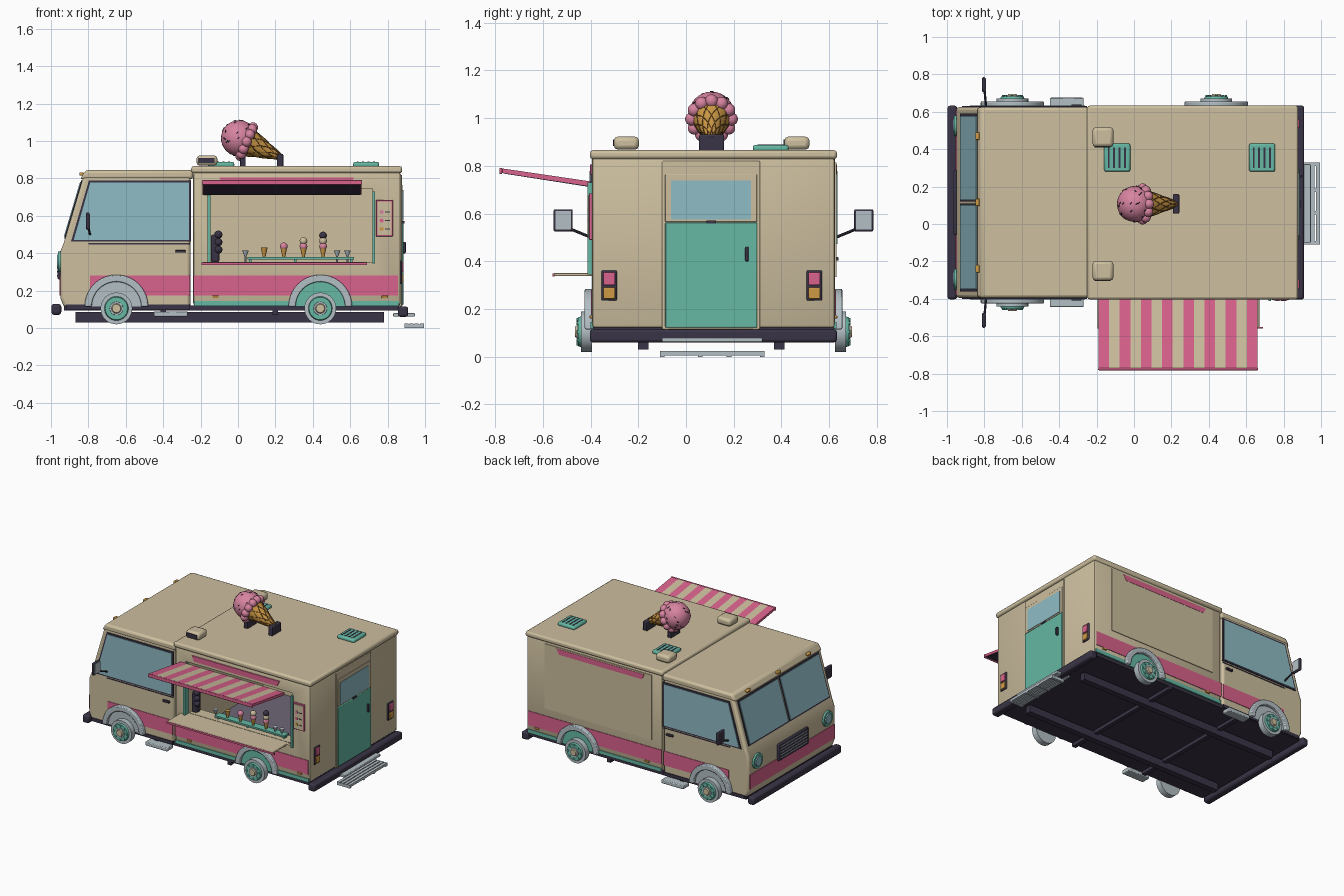
import bpy, bmesh, math, random
from mathutils import Vector

if "Cube" in bpy.data.objects:
    bpy.data.objects.remove(bpy.data.objects["Cube"])
random.seed(4)
made = []
MID, HALF = 0.115, 0.51        # body centre and half width in y


def material(name, code):
    rgb = [int(code[i:i + 2], 16) / 255 for i in (0, 2, 4)]
    col = [c / 12.92 if c <= 0.04045 else ((c + 0.055) / 1.055) ** 2.4 for c in rgb] + [1]
    m = bpy.data.materials.new(name)
    m.use_nodes = True
    m.diffuse_color = col
    m.node_tree.nodes["Principled BSDF"].inputs["Base Color"].default_value = col
    return m


TAN = material("cream paint", "CDBF9F")
PINK = material("pink paint", "D9628C")
TEAL = material("teal paint", "66B8A4")
DARK = material("dark rubber", "3A3446")
GLASS = material("blue glass", "8FBCC5")
GREY = material("light metal", "B3BFC5")
ORANGE = material("amber waffle", "CF9A45")
ICE = material("strawberry ice", "D884A0")
FLOOR = material("inside floor", "6E6778")
BROWN = material("brown waffle lines", "7A5426")


def finish(name, bm, mat, bevel=0):
    bmesh.ops.recalc_face_normals(bm, faces=bm.faces)
    me = bpy.data.meshes.new(name)
    bm.to_mesh(me)
    bm.free()
    ob = bpy.data.objects.new(name, me)
    bpy.context.collection.objects.link(ob)
    me.materials.append(mat)
    if bevel:
        mod = ob.modifiers.new("soft edges", "BEVEL")
        mod.width, mod.segments, mod.limit_method = bevel, 2, "ANGLE"
    made.append(ob)
    return ob


def extrude(name, corners, vec, mat, bevel=0):
    bm = bmesh.new()
    a = [bm.verts.new(c) for c in corners]
    b = [bm.verts.new(Vector(c) + Vector(vec)) for c in corners]
    bm.faces.new(a)
    bm.faces.new(b)
    for i in range(len(a)):
        j = (i + 1) % len(a)
        bm.faces.new((a[i], a[j], b[j], b[i]))
    return finish(name, bm, mat, bevel)


def box(name, x, y, z, mat, bevel=0):
    pts = [(x[0], y[0], z[0]), (x[1], y[0], z[0]), (x[1], y[1], z[0]), (x[0], y[1], z[0])]
    return extrude(name, pts, (0, 0, z[1] - z[0]), mat, bevel)


def rod(name, p, q, r0, r1, mat, sides=24):
    p, q = Vector(p), Vector(q)
    bm = bmesh.new()
    bmesh.ops.create_cone(bm, cap_ends=True, segments=sides, radius1=r0, radius2=r1, depth=(q - p).length)
    bm.transform((q - p).to_track_quat("Z", "Y").to_matrix().to_4x4())
    bmesh.ops.translate(bm, verts=bm.verts, vec=(p + q) / 2)
    return finish(name, bm, mat)


def ball(name, c, r, mat, seg=16):
    bm = bmesh.new()
    bmesh.ops.create_uvsphere(bm, u_segments=seg, v_segments=seg // 2, radius=r)
    bmesh.ops.translate(bm, verts=bm.verts, vec=c)
    return finish(name, bm, mat)


def side(s, d=0):
    return MID + s * (HALF + d)


def side_plate(name, s, pts, thick, mat, bevel=0):
    return extrude(name, [(x, side(s, -0.005), z) for x, z in pts], (0, s * (thick + 0.005), 0), mat, bevel)


def rect(x0, x1, z0, z1):
    return [(x0, z0), (x1, z0), (x1, z1), (x0, z1)]


def arc(cx, cz, r, a0=0, a1=180, n=20):
    angles = [math.radians(a0 + (a1 - a0) * i / n) for i in range(n + 1)]
    return [(cx + r * math.cos(a), cz + r * math.sin(a)) for a in angles]


FULL = (side(-1), side(1))
WIDE = (side(-1, 0.008), side(1, 0.008))

# cab shell and roofs
cab = [(-0.93, 0.11), (-0.95, 0.16), (-0.95, 0.41), (-0.93, 0.46), (-0.825, 0.815), (-0.254, 0.815), (-0.254, 0.11)]
extrude("cab", [(x, FULL[0], z) for x, z in cab], (0, 2 * HALF, 0), TAN, 0.015)
roof = [(-0.845, 0.795), (-0.815, 0.845), (-0.24, 0.845), (-0.24, 0.795)]
extrude("cab_roof", [(x, FULL[0], z) for x, z in roof], (0, 2 * HALF, 0), TAN, 0.015)
box("box_roof", (-0.25, 0.878), WIDE, (0.828, 0.866), TAN, 0.013)

# hollow service box with a serving opening
shell = box("service_box", (-0.24, 0.87), FULL, (0.12, 0.835), TAN, 0.015)
cuts = [box("cutter", (-0.215, 0.85), (side(-1, -0.025), side(1, -0.025)), (0.14, 0.82), TAN),
        box("cutter", (-0.155, 0.72), (-0.5, -0.3), (0.352, 0.745), TAN)]
for c in cuts:
    c.hide_render = True
    mod = shell.modifiers.new("cut", "BOOLEAN")
    mod.operation, mod.object, mod.solver = "DIFFERENCE", c, "EXACT"
bpy.context.view_layer.objects.active = shell
for mod in list(shell.modifiers):
    bpy.ops.object.modifier_apply(modifier=mod.name)
for c in cuts:
    made.remove(c)
    bpy.data.objects.remove(c)
box("inside_floor", (-0.21, 0.845), (-0.37, 0.6), (0.135, 0.15), FLOOR)

# underside
box("underbody", (-0.93, 0.86), (-0.39, 0.62), (0.095, 0.122), DARK)
for y in (-0.18, 0.39):
    box("chassis_rail", (-0.87, 0.78), (y - 0.022, y + 0.022), (0.03, 0.085), DARK)
for x in (-0.4, 0.2):
    box("cross_rail", (x - 0.015, x + 0.015), (-0.39, 0.62), (0.07, 0.1), DARK)
box("front_bumper", (-0.998, -0.945), WIDE, (0.07, 0.13), DARK, 0.015)
box("rear_bumper", (0.855, 0.91), WIDE, (0.06, 0.115), DARK, 0.012)
box("rear_upper_step", (0.83, 0.945), (-0.1, 0.32), (0.062, 0.08), GREY, 0.004)
for i in range(4):
    box("rear_step_slat", (0.89 + i * 0.0275, 0.911 + i * 0.0275), (-0.11, 0.33), (0.006, 0.024), GREY)
for y in (-0.11, 0.05, 0.17, 0.31):
    box("rear_step_bar", (0.89, 0.994), (y, y + 0.02), (0, 0.018), GREY)

# both sides
for s in (-1, 1):
    side_plate("pink_stripe", s, rect(-0.79, -0.256, 0.175, 0.28), 0.004, PINK)
    side_plate("pink_stripe", s, rect(-0.238, 0.855, 0.175, 0.28), 0.004, PINK)
    side_plate("teal_skirt", s, rect(-0.235, 0.86, 0.118, 0.145), 0.005, TEAL)
    side_plate("cab_skirt", s, rect(-0.92, -0.256, 0.1, 0.125), 0.005, DARK)
    side_plate("upper_stripe", s, [(-0.08, 0.765), (0.6, 0.765), (0.62, 0.805), (-0.1, 0.805)], 0.007, PINK)
    side_plate("cab_window_frame", s, [(-0.893, 0.462), (-0.25, 0.462), (-0.25, 0.79), (-0.797, 0.79)], 0.006, DARK)
    side_plate("cab_window", s, [(-0.878, 0.472), (-0.262, 0.472), (-0.262, 0.778), (-0.79, 0.778)], 0.009, GLASS)
    side_plate("door_seam", s, rect(-0.8, -0.256, 0.447, 0.454), 0.003, DARK)
    side_plate("door_handle", s, rect(-0.335, -0.28, 0.403, 0.418), 0.015, DARK, 0.004)
    for x in (-0.12, 0.785):
        side_plate("side_marker", s, rect(x - 0.017, x + 0.017, 0.16, 0.174), 0.009, ORANGE, 0.003)
    box("cab_step", (-0.45, -0.27), sorted((side(s, -0.02), side(s, 0.05))), (0.062, 0.09), GREY, 0.005)
    # wheels and arches
    for x, lining in ((-0.65, GREY), (0.44, TEAL)):
        side_plate("arch_lining", s, arc(x, 0.115, 0.14), 0.006, lining)
        side_plate("wheel_arch", s, arc(x, 0.115, 0.17) + arc(x, 0.115, 0.132, 180, 0), 0.03, GREY, 0.006)
        for nm, r0, r1, a, b, m in (("tyre", 0.085, 0.085, 0.0, 0.045, GREY), ("wheel_rim", 0.066, 0.06, 0.04, 0.058, TEAL),
                                    ("hub_ring", 0.038, 0.035, 0.05, 0.062, GREY), ("hub_cap", 0.03, 0.022, 0.055, 0.07, TAN)):
            rod(nm, (x, side(s, a), 0.105), (x, side(s, b), 0.105), r0, r1, m, 32)
        for i in range(8):
            a = i * math.tau / 8
            rod("wheel_bolt", (x + 0.05 * math.cos(a), side(s, 0.055), 0.105 + 0.05 * math.sin(a)),
                (x + 0.05 * math.cos(a), side(s, 0.064), 0.105 + 0.05 * math.sin(a)), 0.007, 0.007, TEAL, 8)
    # wing mirror
    rod("mirror_arm", (-0.79, side(s, -0.01), 0.495), (-0.8, side(s, 0.1), 0.54), 0.006, 0.006, DARK, 8)
    ys = sorted((side(s, 0.08), side(s, 0.16)))
    box("mirror_case", (-0.812, -0.795), ys, (0.525, 0.618), DARK, 0.006)
    box("mirror_glass", (-0.797, -0.791), (ys[0] + 0.008, ys[1] - 0.008), (0.533, 0.61), GREY)
    # headlight and tail light
    y = MID + s * 0.41
    rod("headlight_ring", (-0.94, y, 0.355), (-0.962, y, 0.355), 0.058, 0.054, TEAL)
    rod("headlight", (-0.955, y, 0.355), (-0.968, y, 0.355), 0.043, 0.035, GLASS)
    y = MID + s * 0.43 - 0.007
    box("tail_light_frame", (0.865, 0.878), (y - 0.032, y + 0.032), (0.235, 0.362), DARK, 0.005)
    box("tail_light", (0.87, 0.885), (y - 0.024, y + 0.024), (0.3, 0.354), PINK, 0.004)
    box("turn_light", (0.87, 0.885), (y - 0.024, y + 0.024), (0.243, 0.29), ORANGE, 0.004)
    # windscreen pane on the sloped front
    low, high = Vector((-0.93, 0, 0.46)), Vector((-0.825, 0, 0.815))
    for nm, g, out, m in (("windscreen_seal", 0.0, 0.005, DARK), ("windscreen", 0.012, 0.009, GLASS)):
        t, y0, y1 = g * 2.5, MID + s * (0.006 + g * 0.6), MID + s * (0.475 - g)
        a, b = low.lerp(high, 0.05 + t), low.lerp(high, 0.93 - t)
        extrude(nm, [(a.x, y0, a.z), (a.x, y1, a.z), (b.x, y1, b.z), (b.x, y0, b.z)], (-out, 0, out * 0.3), m)

# nose
box("nose_stripe", (-0.955, -0.94), (-0.38, 0.61), (0.175, 0.28), PINK)
box("grille", (-0.964, -0.94), (-0.06, 0.29), (0.26, 0.385), DARK, 0.006)
for i in range(5):
    box("grille_slat", (-0.967, -0.96), (-0.04, 0.27), (0.277 + i * 0.021, 0.283 + i * 0.021), GREY)
for y in (-0.24, MID, 0.47):
    box("roof_marker", (-0.848, -0.825), (y - 0.02, y + 0.02), (0.815, 0.832), ORANGE, 0.005)

# closed shutter on the far side
side_plate("far_shutter", 1, rect(-0.16, 0.72, 0.335, 0.815), 0.005, TAN)

# back door
box("door_frame", (0.86, 0.876), (-0.1, 0.31), (0.115, 0.82), TAN, 0.004)
box("back_door", (0.865, 0.884), (-0.087, 0.298), (0.122, 0.562), TEAL, 0.004)
box("back_window_frame", (0.865, 0.88), (-0.087, 0.298), (0.565, 0.765), TAN, 0.003)
box("back_window", (0.87, 0.884), (-0.062, 0.273), (0.575, 0.738), GLASS)
box("door_catch", (0.87, 0.889), (0.085, 0.125), (0.558, 0.572), DARK)
box("back_door_handle", (0.88, 0.897), (0.248, 0.263), (0.4, 0.46), DARK, 0.004)

# awning, counter and window trim
for i in range(15):
    x = -0.19 + i * 0.0567
    extrude("awning_stripe", [(x, -0.4, 0.715), (x, -0.4, 0.735), (x, -0.775, 0.79), (x, -0.775, 0.772)],
            (0.0567, 0, 0), TAN if i % 2 else PINK)
extrude("awning_lining", [(-0.185, -0.4, 0.711), (-0.185, -0.4, 0.717), (-0.185, -0.765, 0.773), (-0.185, -0.765, 0.768)],
        (0.841, 0, 0), DARK)
box("awning_front_bar", (-0.192, 0.664), (-0.782, -0.77), (0.766, 0.792), PINK, 0.004)
box("counter", (-0.195, 0.67), (-0.555, -0.36), (0.338, 0.352), TAN, 0.004)
box("counter_trim", (-0.195, 0.69), (-0.56, -0.552), (0.337, 0.35), PINK)
for x in (-0.155, 0.725):
    box("window_post", (x - 0.007, x + 0.007), (-0.412, -0.37), (0.345, 0.73), TEAL)
side_plate("menu_frame", -1, rect(0.738, 0.828, 0.49, 0.685), 0.012, PINK, 0.003)
side_plate("menu_board", -1, rect(0.746, 0.82, 0.498, 0.677), 0.015, TAN)
for i in range(3):
    z = 0.53 + i * 0.045
    side_plate("menu_treat", -1, arc(0.768, z, 0.011, 0, 360, 10)[:-1], 0.018, (ORANGE, PINK, ICE)[i])
    side_plate("menu_line", -1, rect(0.787, 0.812, z - 0.003, z + 0.003), 0.017, DARK)

# treats on the inner ledge
box("inner_ledge", (-0.15, 0.715), (-0.36, -0.27), (0.335, 0.352), TAN)
box("treat_tray", (0.05, 0.62), (-0.345, -0.29), (0.368, 0.38), TEAL)
for x in (0.06, 0.3, 0.6):
    box("tray_foot", (x, x + 0.012), (-0.33, -0.3), (0.35, 0.37), TEAL)
for n, x in enumerate((0.14, 0.245, 0.35, 0.455)):
    rod("small_cone", (x, -0.32, 0.375), (x, -0.32, 0.43), 0.006, 0.018, ORANGE, 12)
    for k in range(n):
        ball("small_scoop", (x, -0.32, 0.437 + k * 0.029), 0.021, (ICE, TAN, DARK)[k], 12)
for x in (0.04, 0.53, 0.585):
    rod("sundae_stem", (x, -0.32, 0.35), (x, -0.32, 0.39), 0.005, 0.005, GREY, 8)
    rod("sundae_glass", (x, -0.32, 0.385), (x, -0.32, 0.415), 0.006, 0.018, GREY, 12)
box("mixer_body", (-0.145, -0.1), (-0.34, -0.29), (0.352, 0.5), DARK, 0.01)
for z in (0.42, 0.46, 0.5):
    ball("mixer_knob", (-0.105, -0.33, z), 0.022, DARK, 12)

# roof fittings
for y in (-0.25, 0.465):
    box("roof_speaker", (-0.222, -0.11), (y - 0.053, y + 0.053), (0.868, 0.923), TAN, 0.018)
    box("speaker_mouth", (-0.21, -0.125), (y - 0.056, y - 0.05), (0.883, 0.91), DARK)
for x in (-0.09, 0.685):
    box("roof_vent", (x - 0.07, x + 0.07), (0.28, 0.43), (0.86, 0.888), TEAL, 0.01)
    for i in range(4):
        box("vent_slot", (x - 0.05 + i * 0.029, x - 0.04 + i * 0.029), (0.3, 0.41), (0.88, 0.8895), DARK)

# giant ice cream cone lying on the roof
axis, up, across = Vector((0.91, 0, -0.41)), Vector((0.41, 0, 0.91)), Vector((0, 1, 0))
centre = Vector((0.005, 0.107, 1.015))
base, tip = centre + axis * 0.04, centre + axis * 0.255
rod("waffle_cone", base, tip, 0.083, 0.012, ORANGE, 32)
ball("big_scoop", centre, 0.096, ICE, 32)


def around(c, a, r):
    return c + (up * math.cos(a) + across * math.sin(a)) * r


for i in range(12):
    ball("scoop_ruffle", around(centre + axis * 0.045, i * math.tau / 12, 0.083), 0.028, ICE, 14)
for turn in (-1, 1):
    for i in range(9):
        cu = bpy.data.curves.new("waffle_line", "CURVE")
        cu.dimensions, cu.bevel_depth, cu.bevel_resolution = "3D", 0.0025, 0
        sp = cu.splines.new("POLY")
        sp.points.add(12)
        for k, pt in enumerate(sp.points):
            t = k / 12
            pt.co = (*around(base.lerp(tip, t), i * math.tau / 9 + turn * t * 1.8, 0.083 + t * (0.012 - 0.083)), 1)
        cu.materials.append(BROWN)
        bpy.context.collection.objects.link(bpy.data.objects.new("waffle_line", cu))
for i in range(60):
    d = Vector([random.gauss(0, 1) for _ in range(3)]).normalized()
    if d.dot(axis) < 0.3:
        e = d.orthogonal().normalized() * 0.007
        rod("sprinkle", centre + d * 0.096 - e, centre + d * 0.096 + e, 0.003, 0.003, DARK, 6)
box("scoop_stand", (0.01, 0.04), (0.055, 0.16), (0.86, 0.94), DARK, 0.004)
box("cone_stand", (0.208, 0.242), (0.055, 0.16), (0.86, 0.932), DARK, 0.006)

bpy.ops.object.select_all(action="DESELECT")
for ob in made:
    ob.select_set(True)
bpy.context.view_layer.objects.active = made[0]
bpy.ops.object.shade_smooth_by_angle(angle=math.radians(35))
